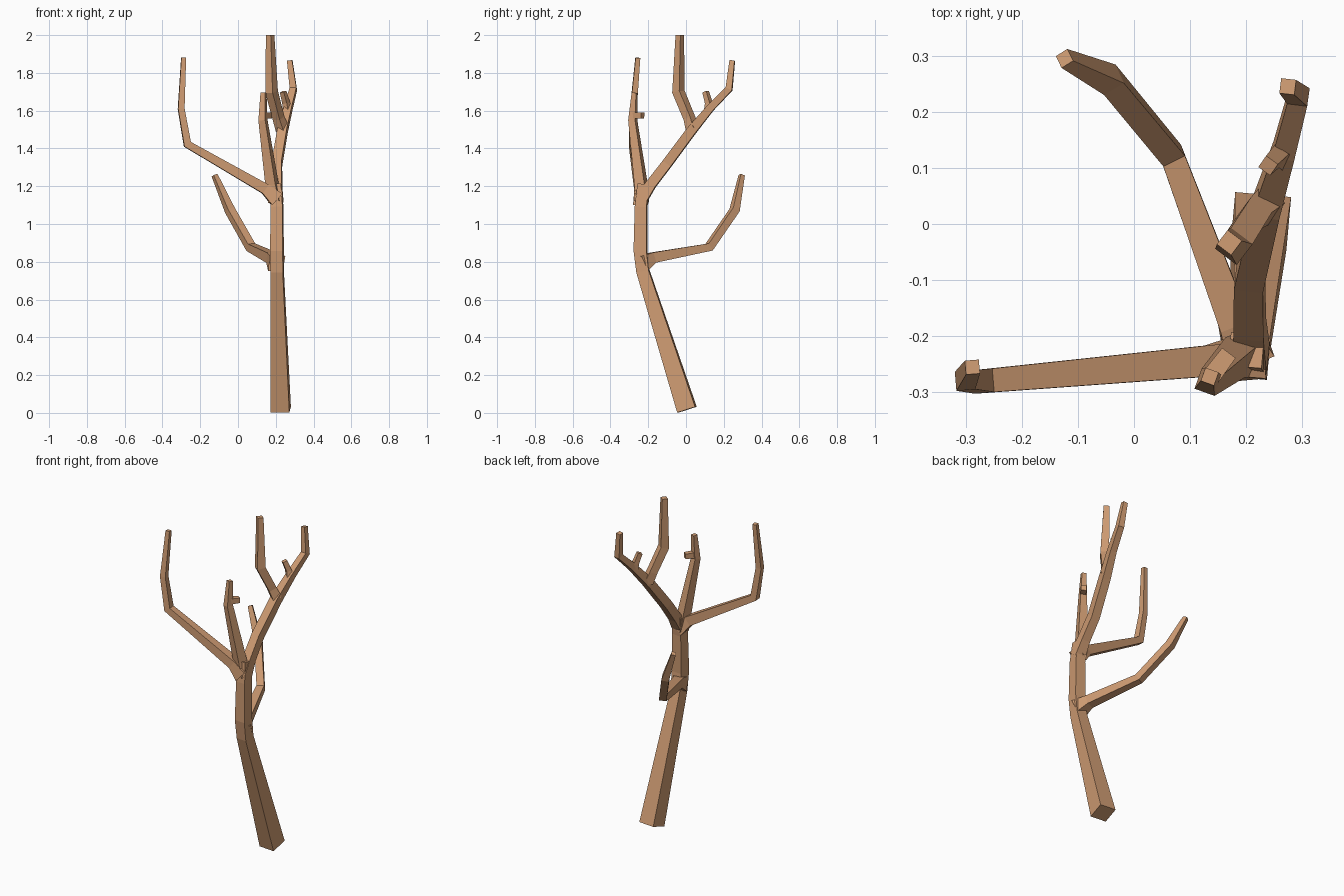
import bpy, bmesh
from mathutils import Vector

bark = bpy.data.materials.new("tan bark")
bark.diffuse_color = (0.62, 0.33, 0.17, 1)


def limb(name, rings, side, cap_start=False):
    """Square tube through (x, y, z, width) rings; side sets the facing of the section."""
    pts = [Vector(r[:3]) for r in rings]
    side = Vector(side)
    bm = bmesh.new()
    loops = []
    for i, r in enumerate(rings):
        t = Vector()
        if i > 0:
            t += (pts[i] - pts[i - 1]).normalized()
        if i < len(pts) - 1:
            t += (pts[i + 1] - pts[i]).normalized()
        t.normalize()
        side = (side - t * side.dot(t)).normalized()
        other = t.cross(side)
        h = r[3] / 2
        loops.append([bm.verts.new(pts[i] + side * a * h + other * b * h)
                      for a, b in ((-1, -1), (1, -1), (1, 1), (-1, 1))])
    for lo, hi in zip(loops, loops[1:]):
        for k in range(4):
            n = (k + 1) % 4
            bm.faces.new((lo[k], lo[n], hi[n], hi[k]))
    bm.faces.new(loops[-1])
    if cap_start:
        bm.faces.new(loops[0][::-1])
    bmesh.ops.recalc_face_normals(bm, faces=bm.faces)
    me = bpy.data.meshes.new(name)
    bm.to_mesh(me)
    bm.free()
    me.materials.append(bark)
    bpy.context.collection.objects.link(bpy.data.objects.new(name, me))


# Leaning trunk, up to the main fork
limb("trunk", [(0.226, 0.005, 0.017, 0.10), (0.207, -0.228, 0.75, 0.066),
               (0.206, -0.241, 0.86, 0.068), (0.207, -0.238, 1.09, 0.062),
               (0.20, -0.225, 1.21, 0.06)], (1, -0.09, 0), True)

# Low branch reaching back
limb("low_branch", [(0.205, -0.235, 0.79, 0.085), (0.178, -0.175, 0.822, 0.056),
                    (0.068, 0.122, 0.877, 0.043), (-0.043, 0.257, 1.073, 0.042),
                    (-0.124, 0.295, 1.258, 0.025)], (0.94, 0.34, 0))

# Long branch to the left
limb("left_branch", [(0.205, -0.238, 1.13, 0.08), (0.145, -0.243, 1.185, 0.056),
                     (-0.268, -0.28, 1.422, 0.042), (-0.301, -0.279, 1.61, 0.034),
                     (-0.288, -0.255, 1.88, 0.025)], (0.09, -1, 0))

# Upright branch and its stub
limb("upright_branch", [(0.198, -0.235, 1.12, 0.062), (0.18, -0.238, 1.21, 0.056),
                        (0.132, -0.282, 1.55, 0.038), (0.135, -0.272, 1.695, 0.025)],
     (1, -0.35, 0))
limb("upright_stub", [(0.132, -0.279, 1.575, 0.034), (0.169, -0.23, 1.574, 0.03)], (0, 0, 1))

# Back branch with a curled tip
limb("back_branch", [(0.206, -0.238, 1.13, 0.066), (0.206, -0.185, 1.21, 0.054),
                     (0.206, -0.10, 1.32, 0.052), (0.236, 0.03, 1.495, 0.05),
                     (0.267, 0.13, 1.615, 0.04), (0.293, 0.228, 1.715, 0.036),
                     (0.274, 0.245, 1.865, 0.027)], (1, -0.1, 0))

# Tallest shoot and the small twig growing from the back branch
limb("tall_shoot", [(0.235, 0.035, 1.50, 0.052), (0.215, 0.018, 1.56, 0.046),
                    (0.178, -0.04, 1.70, 0.048), (0.17, -0.033, 2.0, 0.032)], (0.8, -0.6, 0))
limb("small_twig", [(0.262, 0.12, 1.60, 0.036), (0.255, 0.121, 1.64, 0.03),
                    (0.239, 0.104, 1.70, 0.026)], (0.8, -0.6, 0))
